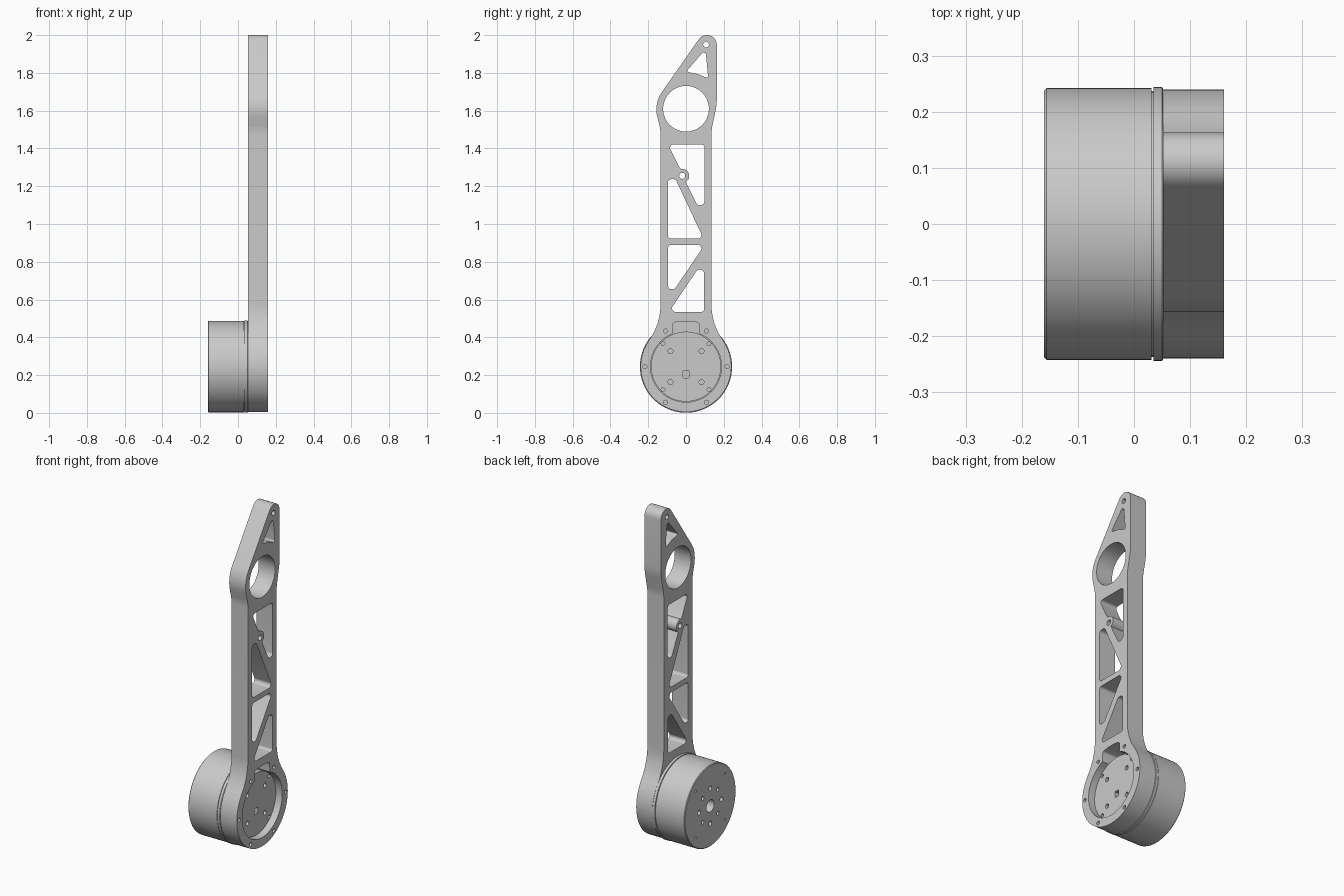
import bpy, bmesh, math
from mathutils import Vector, Matrix

if "Cube" in bpy.data.objects:
    bpy.data.objects.remove(bpy.data.objects["Cube"])

HUB = 0.245  # height of the motor axis

grey = bpy.data.materials.new("machined_grey")
grey.use_nodes = True
colour = (0.59, 0.59, 0.59, 1)
grey.diffuse_color = colour
grey.node_tree.nodes["Principled BSDF"].inputs["Base Color"].default_value = colour


def arc(y, z, r, start=0, end=360, n=32):
    full = abs(end - start) == 360
    steps = n if full else n - 1
    angles = [math.radians(start + (end - start) * i / steps) for i in range(n)]
    return [Vector((y + r * math.cos(a), z + r * math.sin(a))) for a in angles]


def rounded(corners):
    """Closed outline whose (y, z, radius) corners are filleted."""
    out = []
    for i, (y, z, r) in enumerate(corners):
        p = Vector((y, z))
        if r == 0:
            out.append(p)
            continue
        a = (Vector(corners[i - 1][:2]) - p).normalized()
        b = (Vector(corners[(i + 1) % len(corners)][:2]) - p).normalized()
        half = math.acos(max(-1, min(1, a.dot(b)))) / 2
        centre = p + (a + b).normalized() * r / math.sin(half)
        t = r / math.tan(half)
        s, e = p + a * t - centre, p + b * t - centre
        first = math.atan2(s.y, s.x)
        sweep = math.remainder(math.atan2(e.y, e.x) - first, math.tau)
        out += arc(centre.x, centre.y, r, math.degrees(first), math.degrees(first + sweep), 11)
    return out


def finish(name, bm):
    bmesh.ops.remove_doubles(bm, verts=bm.verts, dist=1e-5)
    bmesh.ops.recalc_face_normals(bm, faces=bm.faces)
    mesh = bpy.data.meshes.new(name)
    bm.to_mesh(mesh)
    bm.free()
    mesh.materials.append(grey)
    ob = bpy.data.objects.new(name, mesh)
    bpy.context.collection.objects.link(ob)
    bpy.ops.object.select_all(action='DESELECT')
    ob.select_set(True)
    bpy.context.view_layer.objects.active = ob
    bpy.ops.object.shade_smooth_by_angle(angle=math.radians(30))


def plate(name, x0, x1, outlines):
    """Flat part across x0..x1; the first outline is the rim, the rest are holes."""
    curve = bpy.data.curves.new(name + "_outline", 'CURVE')
    curve.dimensions = '2D'
    curve.fill_mode = 'BOTH'
    curve.extrude = (x1 - x0) / 2
    for pts in outlines:
        spline = curve.splines.new('POLY')
        spline.points.add(len(pts) - 1)
        for point, p in zip(spline.points, pts):
            point.co = (p.x, p.y, 0, 1)
        spline.use_cyclic_u = True
    tmp = bpy.data.objects.new(name + "_outline", curve)
    bpy.context.collection.objects.link(tmp)
    deps = bpy.context.evaluated_depsgraph_get()
    flat = bpy.data.meshes.new_from_object(tmp.evaluated_get(deps))
    bm = bmesh.new()
    bm.from_mesh(flat)
    bpy.data.objects.remove(tmp)
    bpy.data.meshes.remove(flat)
    # drawing plane (y, z) with thickness along x
    turn = Matrix(((0, 0, 1, (x0 + x1) / 2), (1, 0, 0, 0), (0, 1, 0, 0), (0, 0, 0, 1)))
    bm.transform(turn)
    finish(name, bm)


def lathe(name, profile):
    """Spin an (x, radius) profile about the motor axis."""
    bm = bmesh.new()
    vs = [bm.verts.new((x, 0, HUB + r)) for x, r in profile]
    es = [bm.edges.new(pair) for pair in zip(vs, vs[1:])]
    bmesh.ops.spin(bm, geom=vs + es, cent=(0, 0, HUB), axis=(1, 0, 0),
                   angle=math.tau, steps=96, use_merge=False)
    finish(name, bm)


def bolt_circle(radius, count, hole, offset=0):
    holes = []
    for i in range(count):
        a = math.radians(offset) + math.tau * i / count
        holes.append(arc(radius * math.cos(a), HUB + radius * math.sin(a), hole, n=16))
    return holes


# Arm rim: straight beam, bearing bulge, slanted tip, round hub
upper = rounded([
    (0.197, 0.383, 0), (0.135, 0.47, 0.32), (0.135, 1.5, 0.2), (0.163, 1.63, 0.3),
    (0.163, 2.114, 0.052), (-0.17, 1.638, 0.16), (-0.135, 1.5, 0.2),
    (-0.135, 0.47, 0.32), (-0.197, 0.383, 0)])
rim = upper + arc(0, HUB, 0.24, 146, 394, 80)

# Hub opening with the cable notch on top
notch = rounded([(-0.072, 0.419, 0), (-0.069, 0.477, 0.015), (-0.035, 0.485, 0.02),
                 (0.035, 0.485, 0.02), (0.069, 0.477, 0.015), (0.072, 0.419, 0)])
hub_opening = notch + arc(0, HUB, 0.188, 66, -246, 80)

# Truss windows
window_top = rounded([(0.103, 1.925, 0.012), (0.118, 1.77, 0.008),
                      (0.06, 1.795, 0.1), (0.0, 1.806, 0.008)])
boss_side = [(p.x, p.y, 0) for p in arc(-0.02, 1.255, 0.037, -60, 100, 16)]
window_boss = rounded([(-0.095, 1.42, 0.016), (0.098, 1.42, 0.016), (0.098, 1.1, 0.022),
                       (0.06, 1.1, 0.022)] + boss_side + [(-0.038, 1.305, 0)])
window_long = rounded([(-0.095, 1.237, 0.016), (-0.055, 1.237, 0.016),
                       (0.093, 0.922, 0.02), (-0.095, 0.922, 0.016)])
window_mid = rounded([(-0.095, 0.89, 0.016), (0.099, 0.89, 0.02),
                      (-0.06, 0.655, 0.022), (-0.095, 0.655, 0.016)])
window_low = rounded([(0.096, 0.758, 0.022), (0.096, 0.535, 0.016),
                      (-0.09, 0.535, 0.018), (0.06, 0.758, 0.022)])

plate("arm", 0.052, 0.16, [
    rim, hub_opening, window_top, window_boss, window_long, window_mid, window_low,
    arc(0, 1.61, 0.121, n=72), arc(0.106, 1.95, 0.015), arc(-0.02, 1.255, 0.016)]
    + bolt_circle(0.218, 6, 0.011))

# Motor housing with grooved flange, hollow back bore and raised front boss
lathe("motor_housing", [
    (0.0, 0), (0.0, 0.036), (-0.14, 0.036), (-0.14, 0.238), (-0.16, 0.238), (-0.156, 0.242),
    (0.031, 0.242), (0.031, 0.237), (0.035, 0.237), (0.035, 0.244), (0.05, 0.244),
    (0.052, 0.242), (0.052, 0.185), (0.095, 0.185), (0.095, 0)])

# Drilled back cover
plate("motor_back_cover", -0.16, -0.14,
      [arc(0, HUB, 0.238, n=96), arc(0, HUB, 0.036)]
      + bolt_circle(0.105, 4, 0.014) + bolt_circle(0.1, 4, 0.011, 45)
      + bolt_circle(0.195, 4, 0.007, 45))

# Drilled output face with a square socket
socket = rounded([(y, z, 0.004) for y, z in
                  ((-0.016, 0.186), (0.016, 0.186), (0.016, 0.222), (-0.016, 0.222))])
plate("motor_output_face", 0.095, 0.12,
      [arc(0, HUB, 0.185, n=96), socket]
      + bolt_circle(0.116, 4, 0.013, 45) + bolt_circle(0.172, 4, 0.01, 45))
